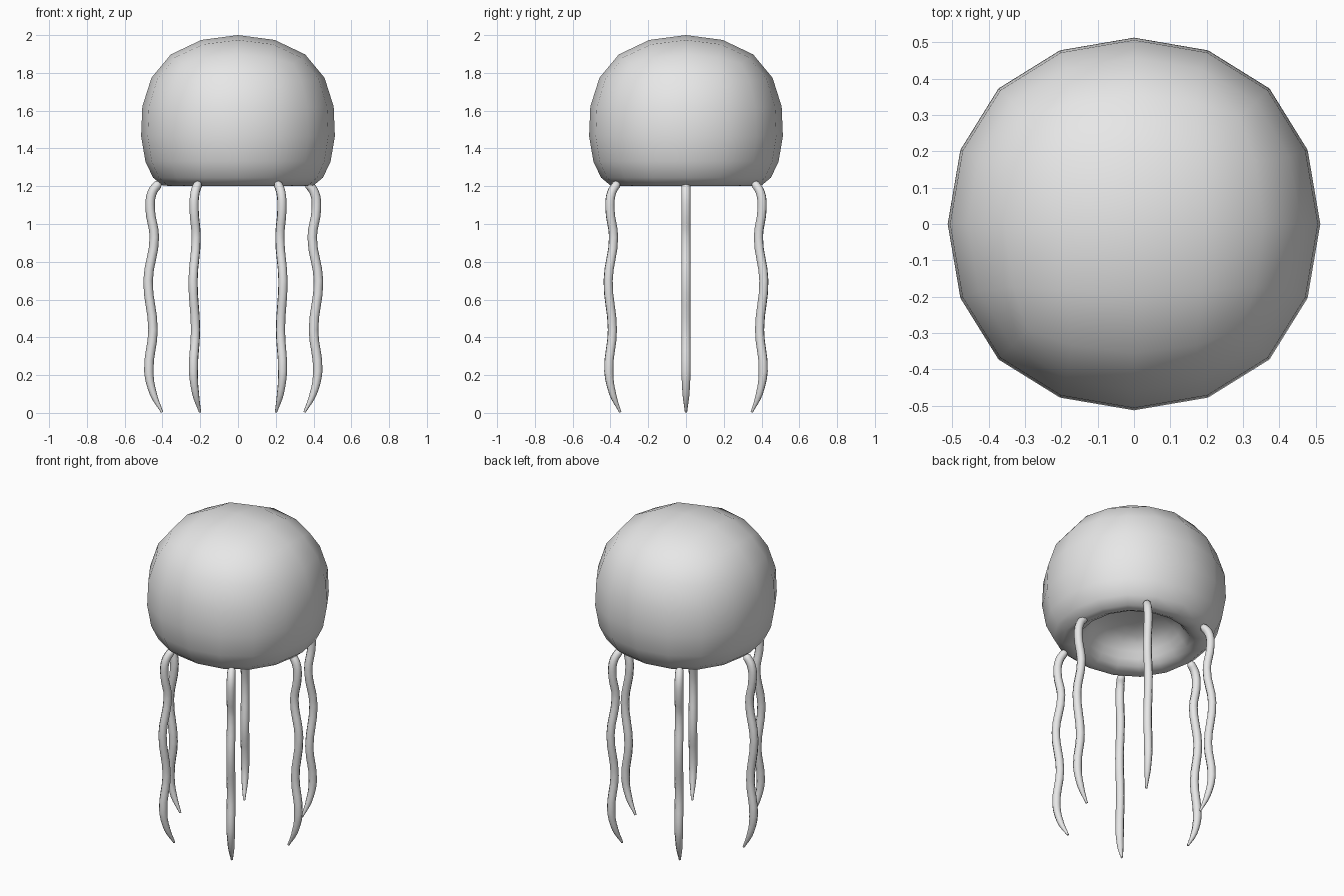
import bpy, bmesh, math

if "Cube" in bpy.data.objects:
    bpy.data.objects.remove(bpy.data.objects["Cube"])

gray = bpy.data.materials.new("light_gray")
gray.diffuse_color = (0.8, 0.8, 0.8, 1)
gray.use_nodes = True
gray.node_tree.nodes["Principled BSDF"].inputs["Base Color"].default_value = gray.diffuse_color

# --- Bell: square cage with a rolled rim and a hollow underside, subdivided ---
RINGS = [(0.60, 2.07), (0.60, 1.178), (0.30, 1.178), (0.30, 1.40)]  # half width, z
bm = bmesh.new()
loops = [[bm.verts.new((sx * r, sy * r, z))
          for sx, sy in ((1, 1), (-1, 1), (-1, -1), (1, -1))] for r, z in RINGS]
for a, b in zip(loops, loops[1:]):
    for i in range(4):
        j = (i + 1) % 4
        bm.faces.new((a[i], a[j], b[j], b[i]))
bm.faces.new(loops[0])
bm.faces.new(loops[-1])
bmesh.ops.recalc_face_normals(bm, faces=bm.faces)
for f in bm.faces:
    f.smooth = True
mesh = bpy.data.meshes.new("bell")
bm.to_mesh(mesh)
bm.free()
mesh.materials.append(gray)
bell = bpy.data.objects.new("bell", mesh)
bpy.context.collection.objects.link(bell)
sub = bell.modifiers.new("round", 'SUBSURF')
sub.levels = sub.render_levels = 2

# Fit the rounded bell to its width and height
bpy.context.view_layer.update()
rounded = bell.evaluated_get(bpy.context.evaluated_depsgraph_get()).data
xs = [v.co.x for v in rounded.vertices]
zs = [v.co.z for v in rounded.vertices]
wide = 0.513 / max(xs)
tall = 0.8 / (max(zs) - min(zs))
bell.scale = (wide, wide, tall)
bell.location.z = 2.0 - max(zs) * tall

# --- Tentacles: one wavy tapered tube, repeated around the rim ---
PATH = [  # distance from centre, z, thickness
    (0.410, 1.222, 0.45), (0.425, 1.208, 0.95), (0.455, 1.165, 1), (0.465, 1.08, 1),
    (0.443, 0.93, 1), (0.476, 0.70, 1), (0.450, 0.44, 1), (0.472, 0.22, 1),
    (0.448, 0.10, 0.75), (0.402, 0.004, 0.25)]
curve = bpy.data.curves.new("tentacle", 'CURVE')
curve.dimensions = '3D'
curve.resolution_u = 4
curve.bevel_depth = 0.025
curve.bevel_resolution = 2
curve.use_fill_caps = True
spline = curve.splines.new('BEZIER')
spline.bezier_points.add(len(PATH) - 1)
for p, (r, z, t) in zip(spline.bezier_points, PATH):
    p.co = (r, 0, z)
    p.radius = t
    p.handle_left_type = p.handle_right_type = 'AUTO'
spline.use_smooth = True
curve.materials.append(gray)
for k in range(6):
    tentacle = bpy.data.objects.new(f"tentacle_{k + 1}", curve)
    tentacle.rotation_euler.z = math.radians(60 * k)
    if k == 0:
        tentacle.location.x = -0.05  # this one sits closer in
    bpy.context.collection.objects.link(tentacle)
